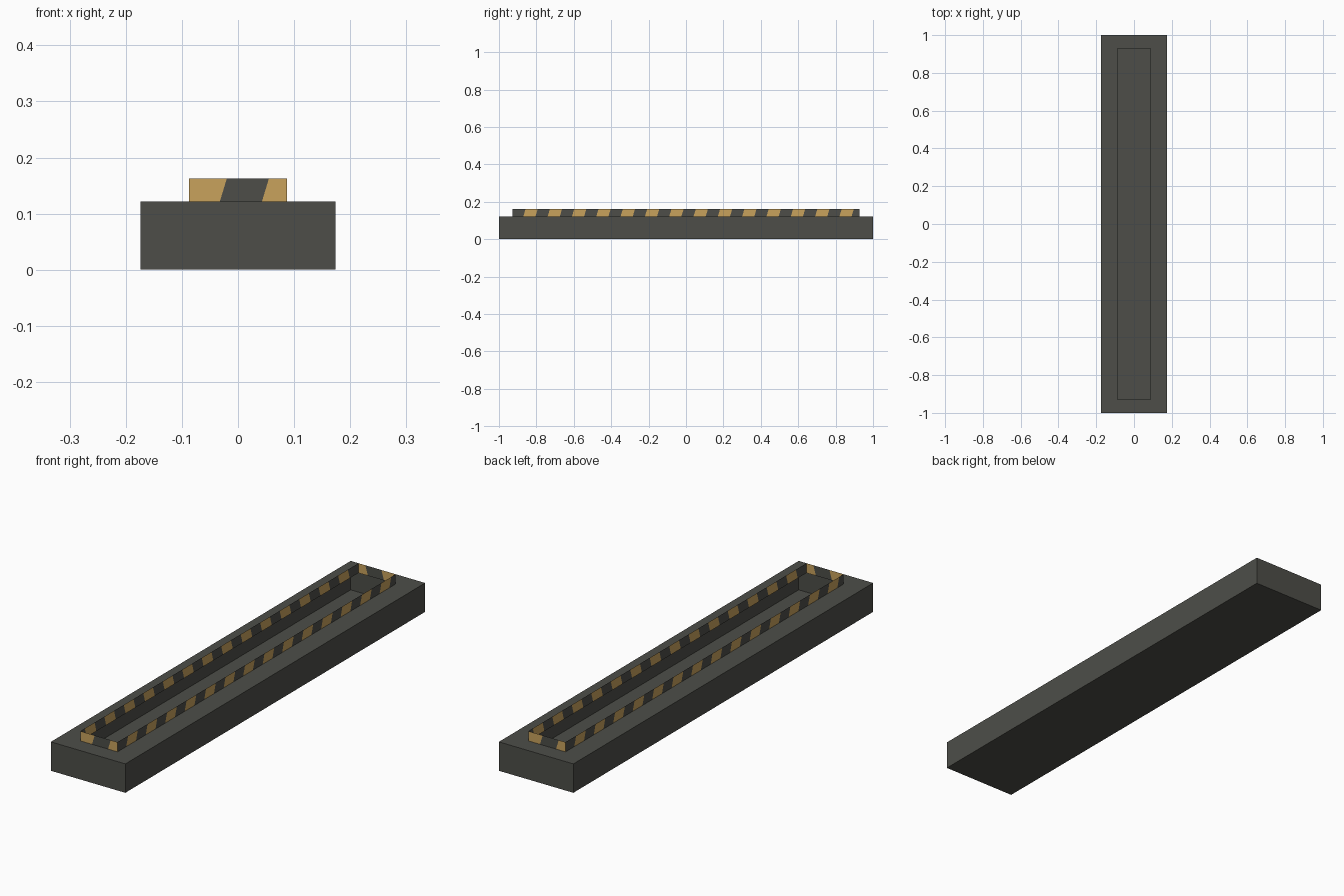
import bpy, bmesh, math
from mathutils import Matrix, Vector

if "Cube" in bpy.data.objects:
    bpy.data.objects.remove(bpy.data.objects["Cube"])

def material(name, rgb):
    m = bpy.data.materials.new(name)
    m.diffuse_color = (*rgb, 1.0)
    m.use_nodes = True
    m.node_tree.nodes["Principled BSDF"].inputs["Base Color"].default_value = m.diffuse_color
    return m

DARK = material("dark_grey", (0.075, 0.076, 0.066))
TAN = material("amber", (0.58, 0.36, 0.107))

HX, HY, H = 0.174, 1.0, 0.122      # outer shell half sizes and height
OX, OY, TOP = 0.087, 0.928, 0.163  # opening half sizes and rim top

def finish(name, bm, mats):
    me = bpy.data.meshes.new(name)
    bm.to_mesh(me)
    bm.free()
    for m in mats:
        me.materials.append(m)
    ob = bpy.data.objects.new(name, me)
    bpy.context.collection.objects.link(ob)
    return ob

# Hollow thin-walled base with a rectangular opening in its top
bm = bmesh.new()
bmesh.ops.create_cube(bm, size=1.0)
for v in bm.verts:
    v.co = (v.co.x * 2 * HX, v.co.y * 2 * HY, (v.co.z + 0.5) * H)
lid = max(bm.faces, key=lambda f: f.calc_center_median().z)
bmesh.ops.inset_individual(bm, faces=[lid], thickness=0.05)
for v in lid.verts:
    v.co = (math.copysign(OX, v.co.x), math.copysign(OY, v.co.y), H)
bmesh.ops.delete(bm, geom=[lid], context='FACES_ONLY')
finish("hollow_base", bm, [DARK])

# Thin rim wall with slanted stripes; colours alternate along its length
def striped_wall(name, half, cuts, first, lean, matrix):
    bm = bmesh.new()
    rows = [(-half, -half)] + [(c - lean / 2, c + lean / 2) for c in cuts] + [(half, half)]
    pairs = [(bm.verts.new(matrix @ Vector((b, 0, H))),
              bm.verts.new(matrix @ Vector((t, 0, TOP)))) for b, t in rows]
    for i in range(len(pairs) - 1):
        (a, d), (b, c) = pairs[i], pairs[i + 1]
        f = bm.faces.new((a, b, c, d))
        f.material_index = (first + i) % 2
    finish(name, bm, [DARK, TAN])

# Stripe boundaries on the long walls and the end walls
long_cuts = []
for i in range(14):
    centre = -0.831 + i * 0.130
    long_cuts += [centre - 0.0325, centre + 0.0325]
end_cuts = [-0.026, 0.049]

# Each wall is repeated by a half turn about the vertical axis
for turn, side, end in ((0, "right", "front"), (math.pi, "left", "back")):
    spin = Matrix.Rotation(turn, 4, 'Z')
    striped_wall(side + "_rim", OY, long_cuts, 0, 0.0125,
                 spin @ Matrix.Translation((OX, 0, 0)) @ Matrix.Rotation(math.pi / 2, 4, 'Z'))
    striped_wall(end + "_rim", OX, end_cuts, 1, 0.0125,
                 spin @ Matrix.Translation((0, -OY, 0)))
